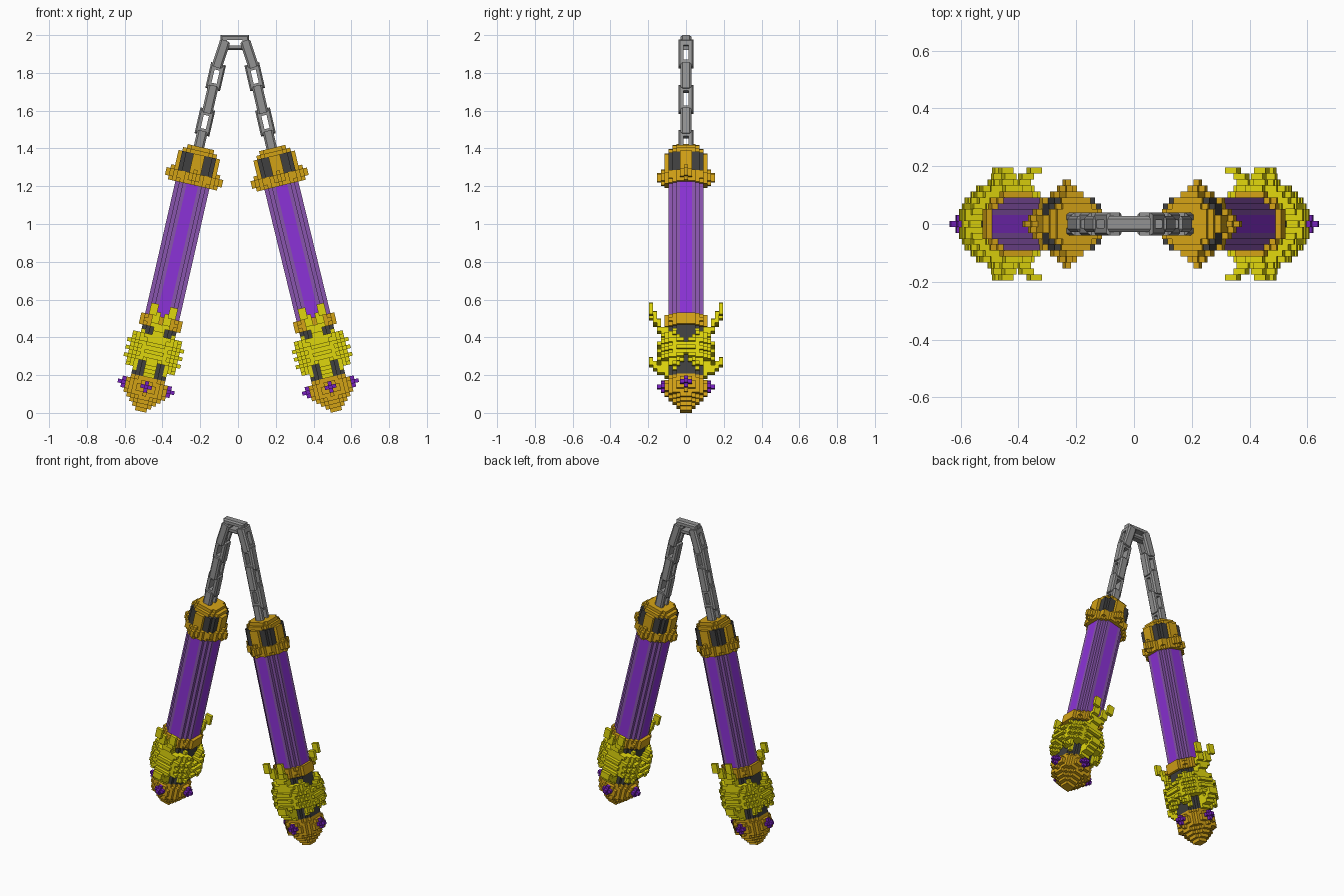
import bpy, bmesh, math
from mathutils import Matrix, Vector

if "Cube" in bpy.data.objects:
    bpy.data.objects.remove(bpy.data.objects["Cube"])

V = 0.0205  # block size


def material(name, rgb):
    m = bpy.data.materials.new(name)
    m.diffuse_color = (*rgb, 1)
    m.use_nodes = True
    m.node_tree.nodes["Principled BSDF"].inputs["Base Color"].default_value = m.diffuse_color
    return m


GOLD = material("gold", (0.65, 0.36, 0.008))
YELLOW = material("yellow", (0.74, 0.67, 0.004))
PURPLE = material("bright purple", (0.26, 0.032, 0.68))
DULL = material("dull purple", (0.25, 0.09, 0.42))
GEM = material("gem purple", (0.18, 0.015, 0.5))
DARK = material("charcoal", (0.05, 0.05, 0.05))
GREY = material("chain grey", (0.29, 0.29, 0.29))


def add_object(name, bm, mats, matrix):
    bmesh.ops.recalc_face_normals(bm, faces=bm.faces)
    me = bpy.data.meshes.new(name)
    bm.to_mesh(me)
    bm.free()
    for m in mats:
        me.materials.append(m)
    ob = bpy.data.objects.new(name, me)
    bpy.context.collection.objects.link(ob)
    ob.matrix_world = matrix


DIRS = [(1, 0, 0), (-1, 0, 0), (0, 1, 0), (0, -1, 0), (0, 0, 1), (0, 0, -1)]


def blocks(name, cells, mats, matrix, base=0.0, height=V):
    """Outer faces of a set of blocks; cells maps (i, j, k) to a material slot."""
    bm = bmesh.new()
    verts = {}

    def vert(p):
        if p not in verts:
            verts[p] = bm.verts.new(((p[0] - 0.5) * V, (p[1] - 0.5) * V, base + p[2] * height))
        return verts[p]

    for c, slot in cells.items():
        for d in DIRS:
            if tuple(a + b for a, b in zip(c, d)) in cells:
                continue
            ax = [abs(x) for x in d].index(1)
            u, w = [a for a in range(3) if a != ax]
            quad = []
            for du, dw in ((0, 0), (1, 0), (1, 1), (0, 1)):
                p = list(c)
                p[ax] += 1 if d[ax] > 0 else 0
                p[u] += du
                p[w] += dw
                quad.append(vert(tuple(p)))
            if ax == 1:
                quad.reverse()
            if d[ax] < 0:
                quad.reverse()
            f = bm.faces.new(quad)
            f.material_index = slot
    me = bpy.data.meshes.new(name)
    bm.to_mesh(me)
    bm.free()
    for m in mats:
        me.materials.append(m)
    ob = bpy.data.objects.new(name, me)
    bpy.context.collection.objects.link(ob)
    ob.matrix_world = matrix


GRID = [(i, j) for i in range(-10, 11) for j in range(-10, 11)]


def disc(r, k, slot=0):
    return {(i, j, k): slot for i, j in GRID if math.hypot(i, j) <= r}


def stack(radii, k0, slot=0):
    cells = {}
    for n, r in enumerate(radii):
        cells.update(disc(r, k0 + n, slot))
    return cells


def guard_cells():
    """Yellow claw guard: a shell whose upper and lower edges vary round the grip."""
    cells = {}
    for i, j in GRID:
        r = math.hypot(i, j)
        a = math.degrees(math.atan2(abs(i), abs(j)))  # 0 at front and back
        if r < 4.5:
            continue
        if a < 13:
            lo, hi = 9, 21
        elif a < 48:
            lo, hi = 13, 19
        else:
            t = (a - 48) / 42
            lo, hi = round(9.5 + 4 * t), round(20 - 4 * t)
        for k in range(lo, hi + 1):
            edge = min(k - 8, 22 - k)
            limit = min(7.1, 5.1 + 0.45 * edge) + (0.4 if k % 2 else -0.2)
            if r <= limit:
                cells[(i, j, k)] = 0
    for sy in (-1, 1):
        # hooked fang
        for j, k in ((6, 10), (7, 10), (7, 11), (8, 11), (8, 12), (9, 12), (9, 13)):
            for i in (-1, 0, 1):
                cells[(i, sy * j, k)] = 0
        # pair of diverging horns
        for sx in (-1, 1):
            for t in range(8):
                x, y = round(0.6 + 2.4 * t / 7), round(5.6 + 3.4 * t / 7)
                for dx in (0, 1):
                    cells[(sx * (x - dx), sy * y, 19 + t)] = 0
                    cells[(sx * (x - dx), sy * y, 20 + t)] = 0
    return cells


def stick(side, x, angle):
    mat = Matrix.Translation((x, 0, 0.008)) @ Matrix.Rotation(math.radians(angle), 4, 'Y')
    # domed pommel
    blocks(side + "_pommel", stack([1.5, 2.3, 3.2, 4.2, 5, 5.6, 5.6, 5.2, 4.6], 0), [GOLD], mat)
    # four cross-shaped gems
    gems = {}
    for dx, dy in ((1, 0), (-1, 0), (0, 1), (0, -1)):
        for t, dk in ((0, 0), (1, 0), (-1, 0), (0, 1), (0, -1)):
            gems[(dx * 6 + dy * t, dy * 6 + dx * t, 6 + dk)] = 0
        gems[(dx * 7, dy * 7, 6)] = 0
    blocks(side + "_gems", gems, [GEM], mat)
    # dark grip core, claw guard, collar
    blocks(side + "_grip_core", stack([4.6] * 13, 9), [DARK], mat)
    blocks(side + "_claw_guard", guard_cells(), [YELLOW], mat)
    blocks(side + "_collar", stack([5.4, 5.7, 5.4], 22), [GOLD], mat)
    # striped shaft, one tall layer of blocks
    shaft = {(i, j, 0): int(min(abs(i), abs(j)) in (2, 3)) for i, j, _ in disc(4.6, 0)}
    blocks(side + "_shaft", shaft, [PURPLE, DULL], mat, 25 * V, 35 * V)
    # end cap with four-pointed flange and diagonal dark windows
    cap = stack([5.4, 5.7, 5.7, 5.2, 5.2, 5.2, 5.2, 5.2, 4.6, 3.7], 60)
    for k, reach in ((60, 6), (61, 7), (62, 7), (63, 6)):
        for i, j in GRID:
            if abs(i) + abs(j) <= reach:
                cap[(i, j, k)] = 0
    for c in cap:
        if 63 <= c[2] <= 67 and abs(c[0]) in (2, 3, 4) and abs(c[1]) in (2, 3, 4):
            cap[c] = 1
    blocks(side + "_end_cap", cap, [GOLD, DARK], mat)


stick("left", -0.516, 12.9)
stick("right", 0.521, -13.7)


def link(name, x, z, tilt, turned, length=0.14):
    """Rectangular chain link, long axis local z, hole facing y (or x when turned)."""
    bm = bmesh.new()
    rings = []
    # section: outer edge, bevelled face, hole
    for w, l, y in ((0.04, length / 2, 0.018), (0.032, length / 2 - 0.008, 0.028),
                    (0.014, length / 2 - 0.034, 0.028), (0.014, length / 2 - 0.034, -0.028),
                    (0.032, length / 2 - 0.008, -0.028), (0.04, length / 2, -0.018)):
        rings.append([bm.verts.new((sx * w, y, sz * l))
                      for sx, sz in ((-1, -1), (1, -1), (1, 1), (-1, 1))])
    for n in range(6):
        a, b = rings[n], rings[(n + 1) % 6]
        for q in range(4):
            bm.faces.new((a[q], a[(q + 1) % 4], b[(q + 1) % 4], b[q]))
    m = Matrix.Translation((x, 0, z)) @ Matrix.Rotation(math.radians(tilt), 4, 'Y')
    if turned:
        m = m @ Matrix.Rotation(math.pi / 2, 4, 'Z')
    add_object(name, bm, [GREY], m)


# chain: top link, then five alternating links down each side
link("chain_top_link", -0.017, 1.96, 90, False, 0.15)
for n in range(5):
    z = 1.9 - 0.12 * n
    tilt = 18 if n == 0 else 13
    length = 0.15 if n % 2 == 0 else 0.14
    link(f"chain_left_link_{n + 1}", -0.09 - 0.0285 * n, z, tilt, n % 2 == 0, length)
    link(f"chain_right_link_{n + 1}", 0.06 + 0.0285 * n, z, -tilt, n % 2 == 0, length)
